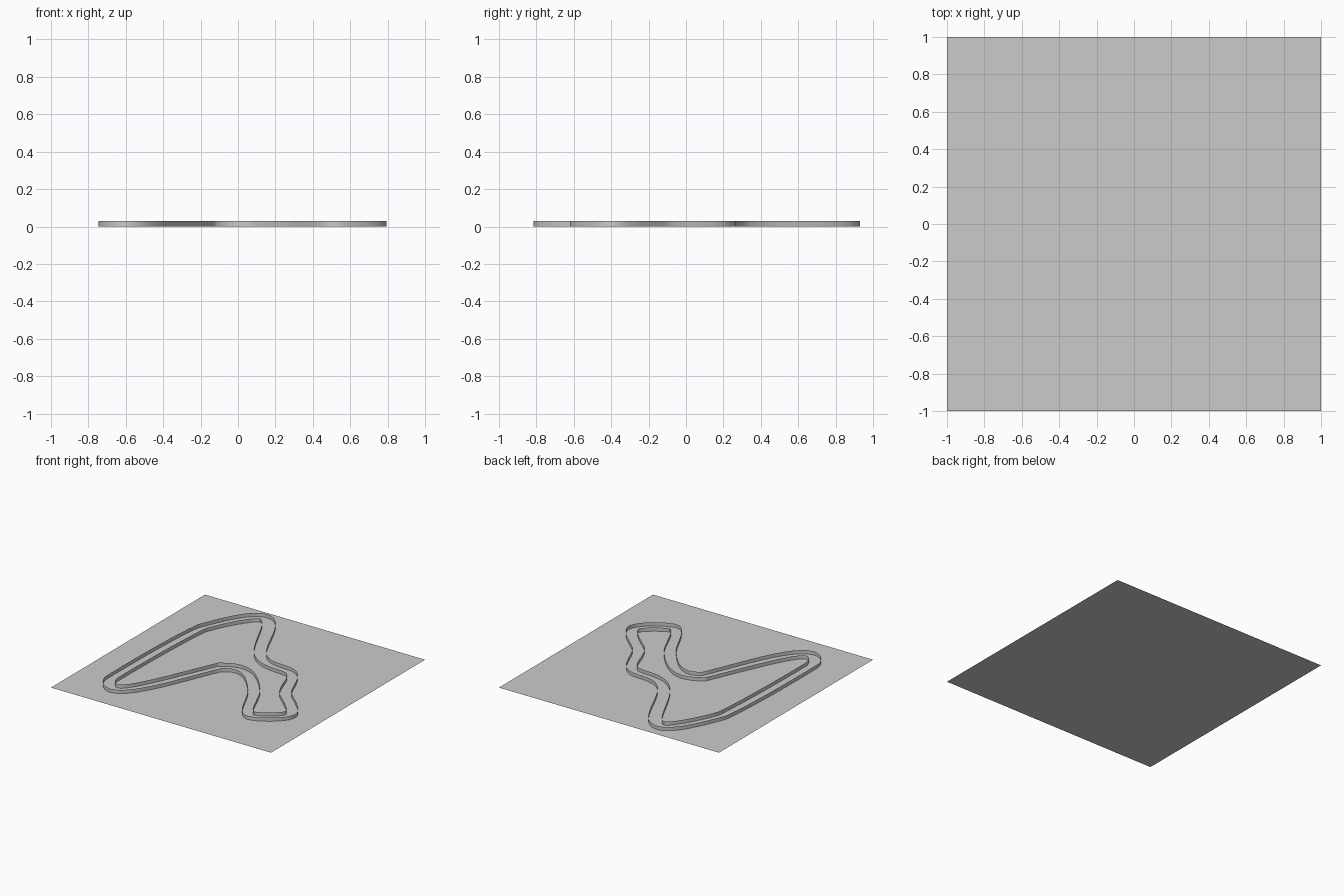
import bpy
from math import radians

WALL_HEIGHT = 0.03

# Bezier knots: (left handle, point, right handle) as x, y pairs
OUTER = [
    (-0.20, 0.93, -0.387, 0.93, -0.52, 0.93),
    (-0.62, 0.70, -0.705, 0.49, -0.735, 0.30),
    (-0.75, -0.20, -0.745, -0.65, -0.735, -0.74),
    (-0.66, -0.815, -0.59, -0.815, -0.40, -0.815),
    (-0.25, -0.32, -0.12, -0.045, -0.09, -0.02),
    (-0.055, -0.003, -0.02, -0.003, 0.08, -0.003),
    (0.20, -0.16, 0.265, -0.25, 0.34, -0.355),
    (0.41, -0.62, 0.52, -0.62, 0.59, -0.62),
    (0.795, -0.50, 0.795, -0.39, 0.795, -0.29),
    (0.61, -0.16, 0.555, -0.10, 0.48, -0.01),
    (0.46, 0.24, 0.29, 0.265, 0.17, 0.275),
    (0.08, 0.26, 0.0, 0.37, -0.12, 0.51),
]
INNER = [
    (-0.31, 0.837, -0.387, 0.837, -0.43, 0.837),
    (-0.55, 0.65, -0.62, 0.46, -0.64, 0.30),
    (-0.658, -0.20, -0.657, -0.63, -0.65, -0.68),
    (-0.62, -0.72, -0.587, -0.72, -0.50, -0.72),
    (-0.33, -0.28, -0.195, 0.02, -0.14, 0.06),
    (-0.085, 0.088, -0.02, 0.088, 0.12, 0.088),
    (0.27, -0.10, 0.34, -0.20, 0.41, -0.31),
    (0.47, -0.53, 0.52, -0.53, 0.56, -0.525),
    (0.705, -0.43, 0.705, -0.39, 0.705, -0.34),
    (0.55, -0.22, 0.49, -0.16, 0.38, -0.03),
    (0.40, 0.17, 0.285, 0.175, 0.20, 0.19),
    (0.06, 0.16, -0.07, 0.31, -0.20, 0.46),
]


def track_wall(name, knots):
    """Closed bezier outline extruded into a thin upright ribbon."""
    curve = bpy.data.curves.new(name, 'CURVE')
    curve.dimensions = '2D'
    curve.fill_mode = 'NONE'
    curve.extrude = WALL_HEIGHT / 2
    curve.resolution_u = 12
    spline = curve.splines.new('BEZIER')
    spline.bezier_points.add(len(knots) - 1)
    spline.use_cyclic_u = True
    for p, k in zip(spline.bezier_points, knots):
        p.handle_left_type = p.handle_right_type = 'FREE'
        p.co = (k[2], k[3], 0)
        p.handle_left = (k[0], k[1], 0)
        p.handle_right = (k[4], k[5], 0)
    obj = bpy.data.objects.new(name, curve)
    obj.location.z = WALL_HEIGHT / 2
    bpy.context.collection.objects.link(obj)
    bpy.ops.object.select_all(action='DESELECT')
    obj.select_set(True)
    bpy.context.view_layer.objects.active = obj
    bpy.ops.object.convert(target='MESH')
    bpy.ops.object.shade_smooth_by_angle(angle=radians(30))


# Flat square base
bpy.ops.mesh.primitive_plane_add(size=2)
bpy.context.object.name = "base_plane"

# Walls on both sides of the track
track_wall("outer_track_wall", OUTER)
track_wall("inner_track_wall", INNER)
